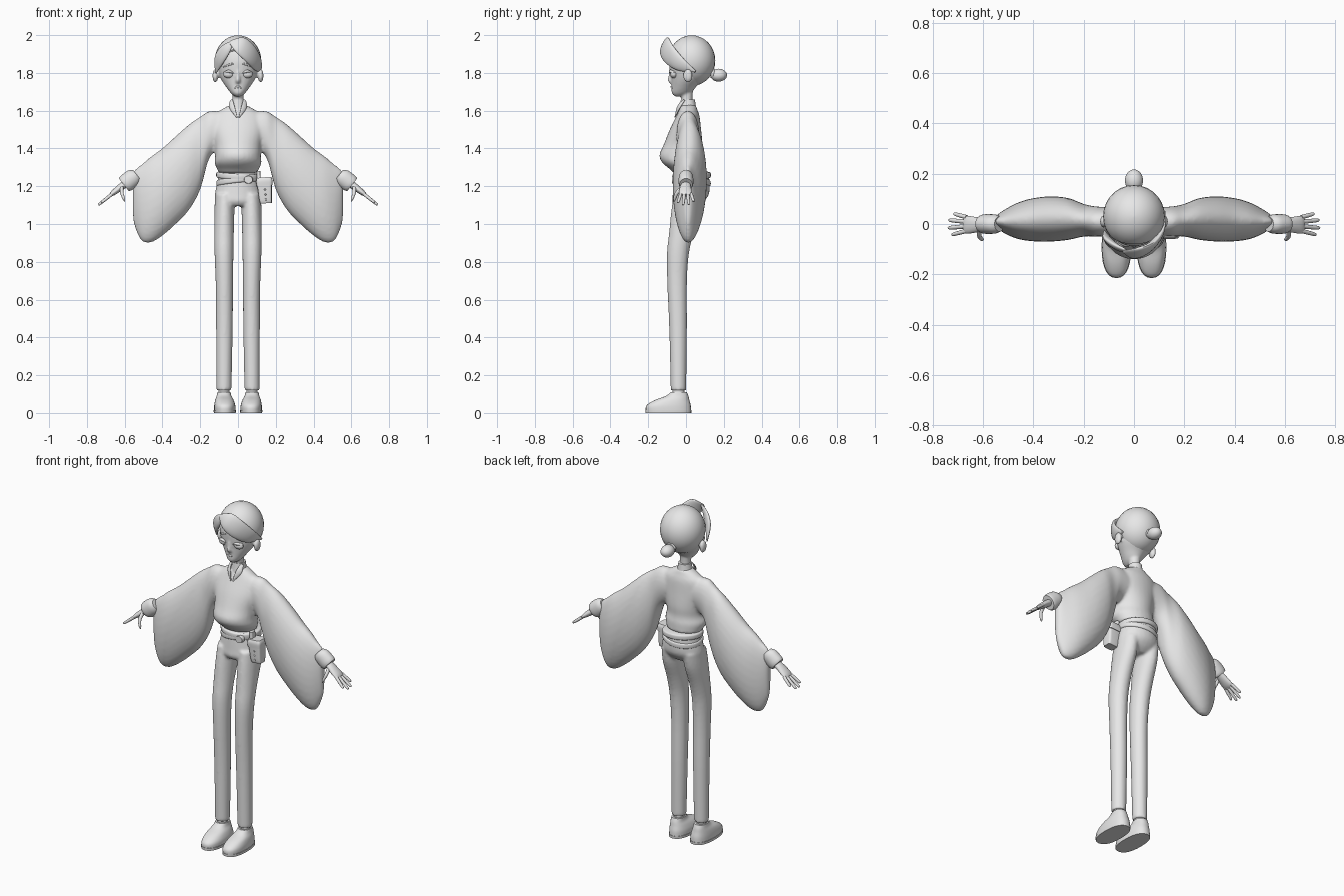
import bpy, bmesh, math
from mathutils import Vector

if "Cube" in bpy.data.objects:
    bpy.data.objects.remove(bpy.data.objects["Cube"])

X, Y, Z = Vector((1, 0, 0)), Vector((0, 1, 0)), Vector((0, 0, 1))
CM = 0.01  # all measurements below are in hundredths of a unit

grey = bpy.data.materials.new("plain_grey")
grey.use_nodes = True
grey.diffuse_color = (0.8, 0.8, 0.8, 1)
grey.node_tree.nodes["Principled BSDF"].inputs["Base Color"].default_value = grey.diffuse_color


def spline(rows, steps):
    """Smooth curve through every row of numbers."""
    result = []
    last = len(rows) - 1
    for i in range(last):
        before, start, end, after = rows[max(i - 1, 0)], rows[i], rows[i + 1], rows[min(i + 2, last)]
        for k in range(steps):
            t = k / steps
            result.append([
                s + t * ((e - b) + t * ((2 * b - 5 * s + 4 * e - a) + t * (3 * (s - e) + a - b))) / 2
                for b, s, e, a in zip(before, start, end, after)])
    result.append(list(rows[last]))
    return result


def sweep(rows, axis=Z, out=Y, square=1.0, steps=4, sides=28):
    """Closed tube through rows of (x, y, z, half width, half thickness)."""
    axis = axis.normalized()
    wide = axis.cross(out).normalized()
    thick = wide.cross(axis)
    power = lambda value: math.copysign(abs(value) ** square, value)
    verts, faces = [], []
    rings = spline(rows, steps)
    for x, y, z, w, t in rings:
        for k in range(sides):
            angle = math.tau * k / sides
            offset = wide * w * power(math.cos(angle)) + thick * t * power(math.sin(angle))
            verts.append((Vector((x, y, z)) + offset) * CM)
    for r in range(len(rings) - 1):
        for k in range(sides):
            n = (k + 1) % sides
            low, high = r * sides, (r + 1) * sides
            faces.append((low + k, low + n, high + n, high + k))
    faces.append(tuple(reversed(range(sides))))
    faces.append(tuple(range(len(verts) - sides, len(verts))))
    return verts, faces


def ball(x, y, z, rx, ry, rz):
    """Ellipsoid made of horizontal rings."""
    rows = []
    for k in range(17):
        angle = math.pi * (k / 16 - 0.5)
        ring = max(math.cos(angle), 0.02)
        rows.append((x, y, z + rz * math.sin(angle), rx * ring, ry * ring))
    return sweep(rows, steps=1)


def pair(piece):
    """The piece and its reflection across the middle."""
    verts, faces = piece
    return [piece, ([Vector((-v.x, v.y, v.z)) for v in verts], [f[::-1] for f in faces])]


def part(name, pieces, fuse=0, cut=None):
    """Object from pieces, optionally blended into one skin or cut by a plane."""
    bm = bmesh.new()
    for verts, faces in pieces:
        made = [bm.verts.new(v) for v in verts]
        for face in faces:
            bm.faces.new([made[i] for i in face])
    if cut:
        everything = bm.verts[:] + bm.edges[:] + bm.faces[:]
        sliced = bmesh.ops.bisect_plane(bm, geom=everything, plane_co=cut[0], plane_no=cut[1], clear_outer=True)
        rim = [e for e in sliced["geom_cut"] if isinstance(e, bmesh.types.BMEdge)]
        bmesh.ops.holes_fill(bm, edges=rim)
    bmesh.ops.recalc_face_normals(bm, faces=bm.faces[:])
    mesh = bpy.data.meshes.new(name)
    bm.to_mesh(mesh)
    bm.free()
    mesh.materials.append(grey)
    obj = bpy.data.objects.new(name, mesh)
    bpy.context.collection.objects.link(obj)
    bpy.ops.object.select_all(action="DESELECT")
    obj.select_set(True)
    bpy.context.view_layer.objects.active = obj
    bpy.ops.object.shade_smooth_by_angle(angle=math.radians(40))
    if fuse:
        skin = obj.modifiers.new("blend", "REMESH")
        skin.mode = "VOXEL"
        skin.voxel_size = fuse * CM
        skin.use_smooth_shade = True
        soft = obj.modifiers.new("soften", "SMOOTH")
        soft.factor, soft.iterations = 0.5, 5
    return obj


# Head: skull with jaw, nose and ears in one skin
skull = sweep([(0, -4, 167.5, 1.5, 1.8), (0, -2.5, 169.3, 3.8, 5), (0, -1, 173, 6.6, 6.7),
               (0, 1, 177, 9.2, 9), (0, 2, 181, 10.6, 10.6), (0, 3, 187, 11.5, 11.8),
               (0, 3, 193, 9.5, 9.8), (0, 3, 197, 4, 4)])
nose = sweep([(0, -7.8, 174.5, .9, .8), (0, -8.4, 176, 1.3, 1.3), (0, -8.4, 178, .9, 1), (0, -8, 182, .6, .8)])
neck = sweep([(0, 1.5, 160, 3.2, 3.2), (0, .5, 165, 2.9, 2.9), (0, .5, 173, 3.3, 3.4)])
part("head", [skull, nose, neck] + pair(ball(12, 1, 178.5, 1.5, 2.5, 3.6)), fuse=.6)

# Face details: eyes, heavy lids, brows and mouth
part("eyes", pair(ball(4.9, -6.4, 179.3, 2.9, 2, 2.1)))
part("eyelids", pair(sweep([(2, -7.7, 179.7, .3, .4), (4.9, -8.2, 180.9, .8, .9), (7.7, -6.3, 180, .3, .4)], X, Y)))
part("eyebrows", pair(sweep([(2, -8.7, 185, .3, .2), (4.5, -8.3, 184.4, .5, .4), (8, -6, 183, .2, .2)], X, Y)))
part("lips", pair(sweep([(0, -7.7, 172.6, .6, .5), (1, -7.6, 172.4, .5, .4), (2, -7.2, 171.9, .1, .1)], X, Y)))

# Hair: cap, swept fringe and a small bun at the back
part("hair_cap", [ball(0, 3, 186.5, 12.3, 12.5, 13.4)],
     cut=(Vector((0, -.09, 1.94)), Vector((0, -.82, -.57))))
part("fringe_left", [sweep([(-4, -11, 196.5, 1, .6), (1, -11.5, 194.8, 4.8, 1.6), (6.5, -9, 190, 5.2, 1.6),
                            (10.5, -3, 184.5, 3.8, 1.4), (12.2, 5, 180.7, .5, .4)],
                           Vector((1, 1, -1)), Vector((.5, -.85, .2)))])
part("fringe_right", [sweep([(-3, -10.5, 196.5, .8, .5), (-6.5, -9.3, 192.5, 3, 1.2), (-10, -6.5, 187, 3.2, 1.3),
                             (-11.8, -3, 180, .4, .4)],
                            Vector((-.45, .4, -.8)), Vector((-.5, -.85, .1)))])
part("hair_bun", [ball(0, 17.3, 178.8, 3.6, 4.4, 3.4)])
part("bun_tie", [sweep([(0, 13, 180, 2.6, 2.6), (0, 14.2, 179.8, 3, 3), (0, 15.2, 179.6, 2.6, 2.6)], Y, Z)])

# Blouse: gathered body and hanging bag sleeves
body = sweep([(0, 1.5, 127, 10.3, 8.2), (0, .5, 129, 11, 9), (0, -1.6, 132.5, 12.5, 11), (0, -2.7, 136.5, 12, 11.4),
              (0, -1.5, 142, 12.4, 10.3), (0, -.3, 150, 14, 8.3), (0, 1, 157, 13, 6.2),
              (0, 1.2, 160.5, 9, 4.8), (0, 1.2, 163, 4.2, 4)])
sleeve = sweep([(8, 1, 150, 9.5, 5.5), (15, 1, 147.5, 12.3, 6), (20, 1.5, 137.5, 19.3, 6.5), (26, 2, 130, 22.7, 8.3),
                (33, 2, 123.2, 23.3, 9), (40, 1.7, 117, 23.2, 8.6), (46, 1.3, 113, 22.8, 7.3),
                (51, 1, 111.3, 20.3, 5), (54.5, 1, 113.5, 15.5, 2.6), (55.7, 1, 115, 12, 1)], X, Y)
part("blouse", [body] + pair(sleeve), fuse=.9)
part("collar_band", [sweep([(0, 1, 160, 4.8, 4.6), (0, 1, 163, 4, 4.1), (0, 1, 166, 3.5, 3.7)])])
part("collar_flaps", pair(sweep([(3.6, -1, 165.6, .8, .4), (3.2, -3.8, 162, 1.6, .5), (.6, -5.8, 156.5, .3, .3)],
                                Vector((-.3, -.4, -.9)), Vector((.5, -.8, .3)))))

# Cuffs and hands along the slope of the arm
arm = Vector((.78, 0, -.62))
part("cuffs", pair(sweep([(53.5, 0, 126, 3.2, 3), (55.5, 0, 124.6, 4.6, 3.8), (59, 0, 121.8, 4.8, 3.9),
                          (60.5, 0, 120.8, 4.2, 3.5)], arm, Y)))
hand = [sweep([(59, 0, 121.7, 2, 2.2), (62.5, -.3, 119.2, 1.8, 3), (66, -.3, 116.5, 1.4, 3.5),
               (67.5, -.3, 115.3, .8, 3.2)], arm, Y)]
for number, reach in enumerate((5.8, 7.2, 7, 5)):
    side = 1.8 * (number - 1.5)
    rows = []
    for share, size in ((0, .9), (.5, .85), (.9, .7), (1, .3)):
        tip = Vector((66.5, side, 116)) + (arm * 1.32 + Y * side * .1) * reach * share
        rows.append((*tip, size, size))
    hand.append(sweep(rows, arm, Y, sides=12))
hand.append(sweep([(61.5, -2, 119.5, 1, 1.2), (61.5, -4.8, 116.5, .9, 1), (60.5, -6, 113.5, .7, .8),
                   (60, -6.2, 112, .3, .3)], Vector((-.1, -.4, -.9)), Y, sides=12))
part("hands", [copy for piece in hand for copy in pair(piece)])

# Trousers: hips and long legs in one skin
hips = sweep([(0, 3, 127, 10.3, 9), (0, 3, 122, 11, 9.5), (0, 2.6, 116, 12.2, 9.6),
              (0, 1.2, 112, 11.8, 8.4), (0, .5, 109.5, 8, 6)])
leg = sweep([(7, 2, 116, 5, 8.5), (7.2, .5, 107, 5.3, 8.3), (7.4, -2.4, 95, 5.2, 6.6), (7.4, -4.3, 84, 5, 5.8),
             (7.2, -4.7, 68, 4.6, 5.2), (7.2, -4.2, 45, 4.4, 4.7), (7.4, -4, 12, 4, 4.1)])
part("trousers", [hips] + pair(leg), fuse=.8)

# Belt: two tilted wrapped bands with a round buckle
for name, height, slope in (("belt_upper", 125.5, .05), ("belt_lower", 122.5, -.1)):
    tilt = Vector((slope, -slope, 1))
    part(name, [sweep([(0, 3, height + step, 11 + bulge, 9.6 + bulge)
                       for step, bulge in ((-1.5, 0), (-.9, .5), (.9, .5), (1.5, 0))], tilt, Y, sides=40)])
part("belt_buckle", [sweep([(5.5, -5, 123.5, 2.4, 2.2), (5.5, -7.3, 123.5, 2.2, 2)], -Y, Z)])

# Hip pouch with lid, strap and studs
lean = Vector((-.08, 0, 1))
part("pouch", [sweep([(14.9, -2, 111, 3, 2.5), (14.6, -2, 113, 3.3, 3), (14, -2, 121, 3.9, 3.4)], lean, Y, .35)])
part("pouch_lid", [sweep([(14, -2, 120.3, 4.2, 3.8), (13.9, -2, 123, 4.3, 3.9), (13.8, -2, 124.7, 3.8, 3.3)], lean, Y, .35)])
part("pouch_strap", [sweep([(11, -2, 122, 1.2, 2), (10.8, -2, 128, 1, 1.8)], Z, Y, .5)])
part("pouch_studs", [ball(14.7 - k * .2, -5.1 - k * .1, 113 + k * 2.6, .5, .4, .5) for k in range(3)])

# Shoes with ankles and flat soles
part("ankles", pair(sweep([(7.4, -4, 8, 3, 3.2), (7.4, -4, 14, 3, 3.2)])))
part("shoes", pair(sweep([(7, -9.3, 1, 5.6, 12), (7, -9.2, 4, 5.6, 11.7), (7.2, -7.4, 6.8, 4.9, 9.2),
                          (7.4, -4.7, 9, 3.9, 6), (7.4, -3.8, 11, 3.5, 4.3)], square=.85)))
part("soles", pair(sweep([(7, -9.3, 0, 5.8, 12.1), (7, -9.3, 1.5, 5.9, 12.2)], square=.85)))
